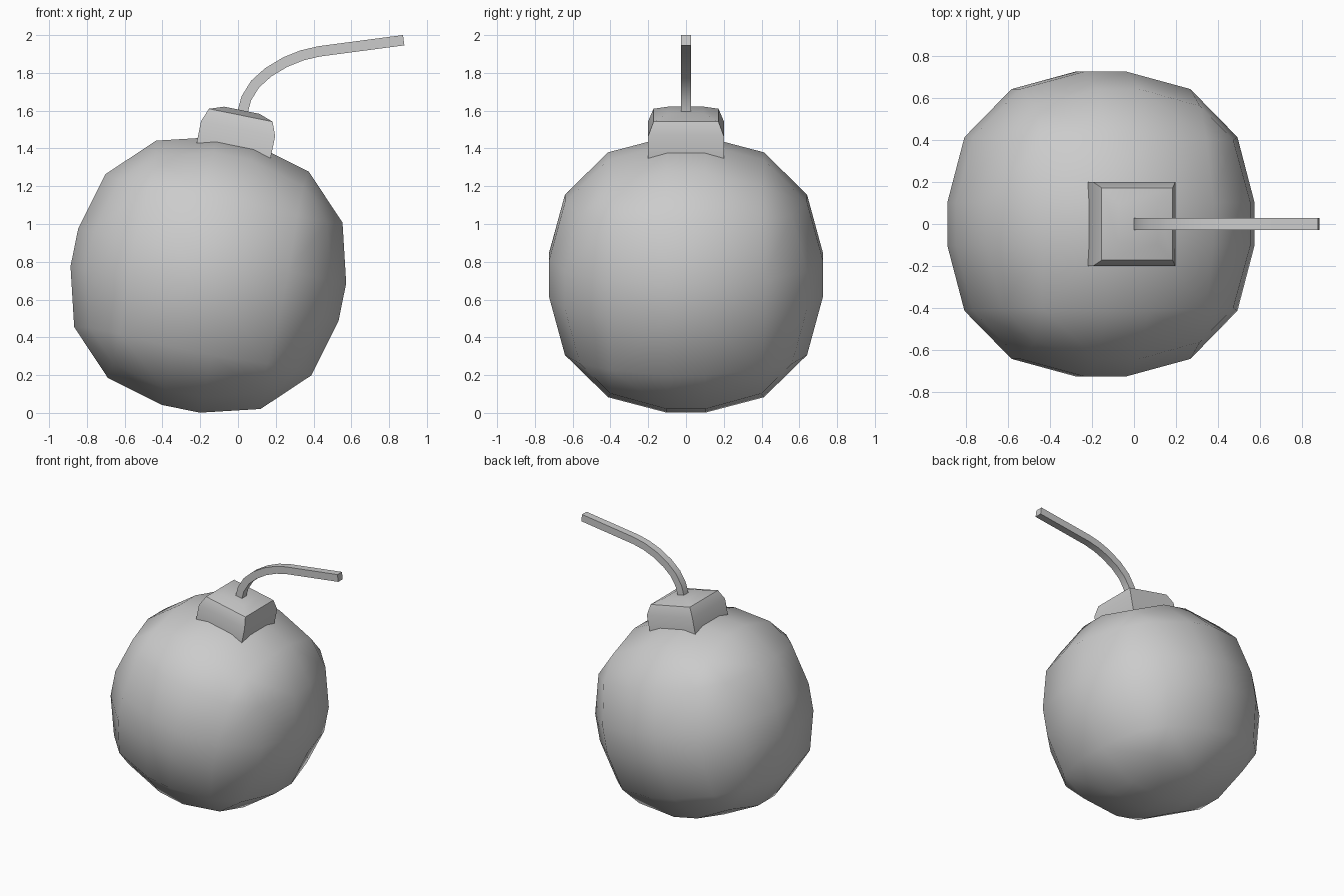
import bpy, math
from mathutils import Matrix, Vector

if "Cube" in bpy.data.objects:
    bpy.data.objects.remove(bpy.data.objects["Cube"])

TILT = Matrix.Translation((-0.157, 0, 0.731)) @ Matrix.Rotation(math.radians(11.5), 4, 'Y')


def smooth(obj, angle):
    bpy.ops.object.select_all(action='DESELECT')
    bpy.context.view_layer.objects.active = obj
    obj.select_set(True)
    bpy.ops.object.shade_smooth_by_angle(angle=math.radians(angle))


def loft(name, rings):
    """Closed skin through a list of four-point rings."""
    verts = [p for r in rings for p in r]
    faces = [(4*i + j, 4*i + (j+1) % 4, 4*i + 4 + (j+1) % 4, 4*i + 4 + j)
             for i in range(len(rings) - 1) for j in range(4)]
    n = len(verts)
    faces += [(3, 2, 1, 0), (n-4, n-3, n-2, n-1)]
    me = bpy.data.meshes.new(name)
    me.from_pydata(verts, [], faces)
    obj = bpy.data.objects.new(name, me)
    bpy.context.collection.objects.link(obj)
    return obj


# Round body: a cube with a very wide three-step bevel
bpy.ops.mesh.primitive_cube_add(size=1.448)
body = bpy.context.object
body.name = "body"
bev = body.modifiers.new("round", 'BEVEL')
bev.width = 0.622
bev.segments = 3
bev.limit_method = 'NONE'
bpy.ops.object.modifier_apply(modifier=bev.name)
body.matrix_world = TILT
smooth(body, 50)

# Square cap with tapered shoulder and slightly domed top
cap_profile = [(0.2, 0.66), (0.2, 0.79), (0.172, 0.862), (0.095, 0.889)]
square = [(-1, -1), (1, -1), (1, 1), (-1, 1)]
cap = loft("cap", [[(x*h, y*h, z) for x, y in square] for h, z in cap_profile])
cap.matrix_world = TILT
smooth(cap, 32)

# Curved fuse: square section swept along a path in the xz plane
path = [Vector((x, 0, z)) for x, z in [
    (0.02, 1.56), (0.026, 1.60), (0.044, 1.665), (0.09, 1.74), (0.16, 1.803),
    (0.25, 1.857), (0.34, 1.893), (0.43, 1.914), (0.877, 1.973)]]
rings = []
for i, p in enumerate(path):
    t = (path[min(i+1, len(path)-1)] - path[max(i-1, 0)]).normalized()
    n = Vector((t.z, 0, -t.x)) * 0.0275
    b = Vector((0, 0.0275, 0))
    rings.append([p - n - b, p + n - b, p + n + b, p - n + b])
fuse = loft("fuse", rings)
smooth(fuse, 30)
